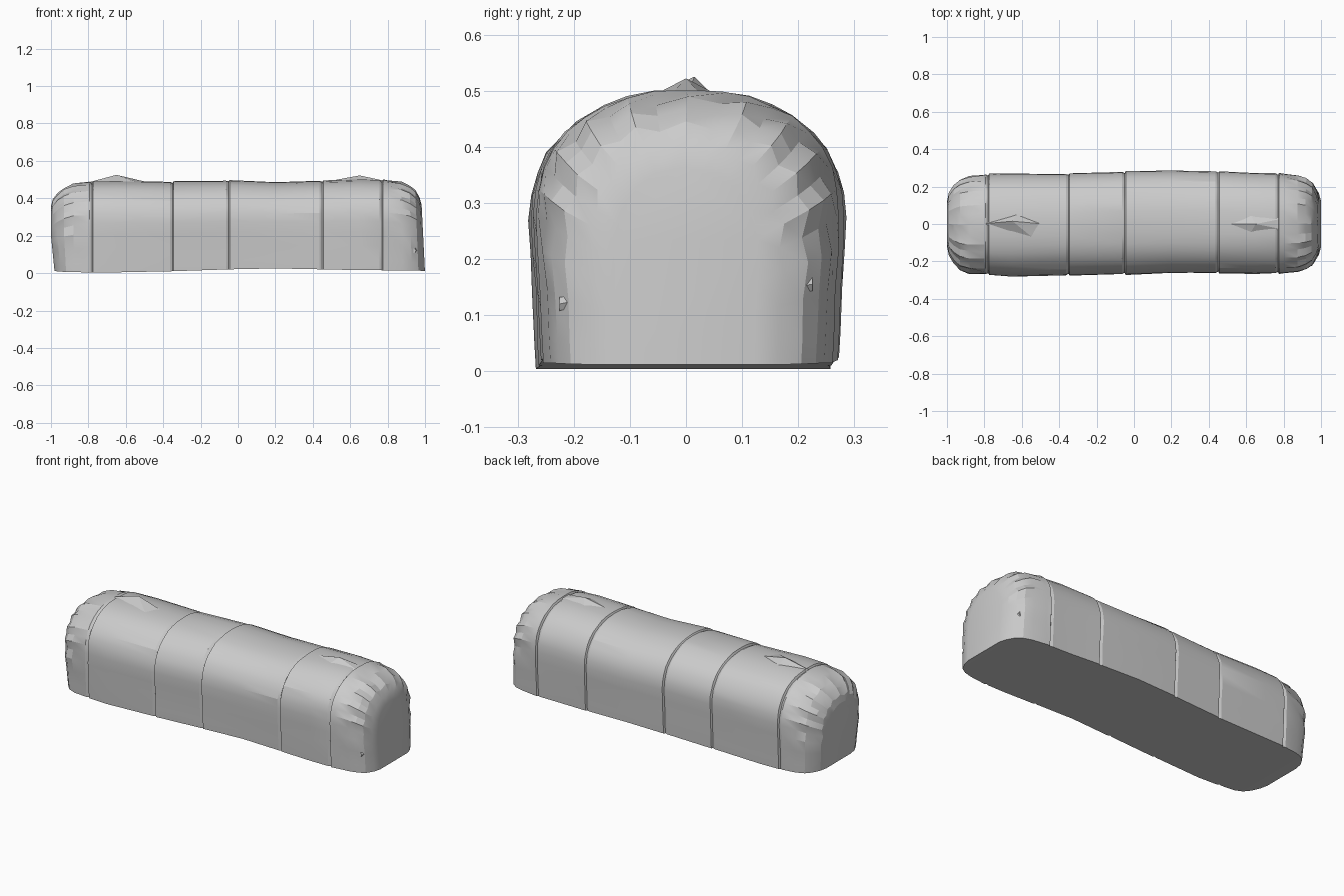
import bpy, bmesh, random
from math import sin, cos, pi

if "Cube" in bpy.data.objects:
    bpy.data.objects.remove(bpy.data.objects["Cube"])

random.seed(4)

# Loaf dimensions along x: (x, left side -y, right side +y, height, base z)
STATIONS = [
    (-1.0, -0.12, 0.12, 0.355, 0.01), (-0.99, -0.165, 0.165, 0.39, 0.01),
    (-0.965, -0.21, 0.205, 0.425, 0.008), (-0.93, -0.245, 0.235, 0.452, 0.006),
    (-0.88, -0.263, 0.252, 0.475, 0.005), (-0.80, -0.269, 0.263, 0.487, 0.004),
    (-0.65, -0.28, 0.27, 0.493, 0.004), (-0.35, -0.272, 0.268, 0.487, 0.01),
    (-0.05, -0.268, 0.278, 0.495, 0.02), (0.2, -0.262, 0.285, 0.487, 0.025),
    (0.45, -0.262, 0.28, 0.492, 0.02), (0.65, -0.266, 0.273, 0.502, 0.016),
    (0.80, -0.263, 0.27, 0.497, 0.015), (0.88, -0.253, 0.258, 0.485, 0.015),
    (0.93, -0.238, 0.242, 0.465, 0.014), (0.965, -0.215, 0.215, 0.438, 0.013),
    (0.99, -0.17, 0.17, 0.40, 0.012), (1.0, -0.13, 0.13, 0.362, 0.012),
]
SEAMS = [-0.78, -0.35, -0.05, 0.45, 0.77]


def dims(x):
    for a, b in zip(STATIONS, STATIONS[1:]):
        if a[0] <= x <= b[0]:
            t = (x - a[0]) / (b[0] - a[0])
            return [p + (q - p) * t for p, q in zip(a[1:], b[1:])]


def section():
    """Unit arch: straight flaring walls under a flattened round crown."""
    pts = [(0.955, 0), (0.965, 0.1), (0.975, 0.27), (0.99, 0.42)]
    for i in range(0, 19):
        a = pi * i / 18
        c, s = cos(a), sin(a)
        pts.append((abs(c) ** 0.85 * (1 if c >= 0 else -1), 0.54 + 0.46 * s ** 0.9))
    return pts + [(-u, v) for u, v in reversed(pts[:4])]


# Slices, including the narrow crease at each seam
slices = [(s[0], 0.0) for s in STATIONS if min(abs(s[0] - m) for m in SEAMS) > 0.01]
for m in SEAMS:
    slices += [(m - 0.014, 0.0), (m, 0.006), (m + 0.006, -0.003)]
slices.sort()

bm = bmesh.new()
rings = []
for k, (x, dent) in enumerate(slices):
    lo, hi, h, base = dims(x)
    mid, half = (lo + hi) / 2, (hi - lo) / 2 - dent
    cap = 0.84 < abs(x) < 0.995
    ring = []
    for i, (u, v) in enumerate(section()):
        # Gathered pleats where the crust turns round the ends
        p = 0.0
        if cap and v > 0.3:
            p = (0.006 if i % 2 else -0.005) + random.uniform(-0.004, 0.002)
        elif v > 0.1:
            p = random.uniform(-0.002, 0.002)
        y = mid + u * (half + p)
        z = base + v * (h - dent + p - base)
        # Right end leans inward going up, left end bulges mid-height
        if x > 0.84:
            dx = -0.05 * z * (x - 0.84) / 0.16
        elif x < -0.84:
            dx = 0.02 * max(0, 1 - z / 0.2) * (-x - 0.84) / 0.16
        else:
            dx = 0.0
        ring.append(bm.verts.new((x + dx, y, z)))
    rings.append(ring)

n = len(rings[0])
for a, b in zip(rings, rings[1:]):
    for i in range(n):
        j = (i + 1) % n
        bm.faces.new((a[i], b[i], b[j], a[j]))
bm.faces.new(rings[0])
bm.faces.new(rings[-1])
bmesh.ops.recalc_face_normals(bm, faces=bm.faces)


def make(name, bm, angle):
    me = bpy.data.meshes.new(name)
    bm.to_mesh(me)
    bm.free()
    ob = bpy.data.objects.new(name, me)
    bpy.context.collection.objects.link(ob)
    bpy.ops.object.select_all(action='DESELECT')
    ob.select_set(True)
    bpy.context.view_layer.objects.active = ob
    bpy.ops.object.shade_smooth_by_angle(angle=angle)
    return ob


make("loaf", bm, 0.3)


# Raised flakes of crust on the crown
def flake(name, peak, rim):
    b = bmesh.new()
    top = b.verts.new(peak)
    vs = [b.verts.new(p) for p in rim]
    for i in range(len(vs)):
        b.faces.new((top, vs[i], vs[(i + 1) % len(vs)]))
    b.faces.new(vs[::-1])
    bmesh.ops.recalc_face_normals(b, faces=b.faces)
    make(name, b, 0.1)


flake("left_flake", (-0.65, 0.015, 0.525),
      [(-0.82, 0.0, 0.48), (-0.68, -0.06, 0.475), (-0.46, -0.14, 0.455),
       (-0.48, 0.0, 0.485), (-0.62, 0.06, 0.48)])
flake("right_flake", (0.65, 0.0, 0.522),
      [(0.45, 0.0, 0.485), (0.6, -0.09, 0.475), (0.8, -0.03, 0.49),
       (0.8, 0.03, 0.49), (0.6, 0.09, 0.475)])


# Folded crust ridges low on the right-hand end
def fold(name, a, b, r):
    m = bmesh.new()
    ends = []
    for p, s in ((a, r), (b, r * 0.4)):
        ends.append([m.verts.new((p[0] + s * cos(t * pi / 3), p[1], p[2] + s * sin(t * pi / 3)))
                     for t in range(6)])
    for i in range(6):
        j = (i + 1) % 6
        m.faces.new((ends[0][i], ends[0][j], ends[1][j], ends[1][i]))
    m.faces.new(ends[0])
    m.faces.new(ends[1])
    bmesh.ops.recalc_face_normals(m, faces=m.faces)
    make(name, m, 0.8)


fold("front_fold", (0.938, -0.225, 0.12), (0.983, -0.13, 0.14), 0.014)
fold("back_fold", (0.938, 0.225, 0.155), (0.983, 0.12, 0.14), 0.014)
